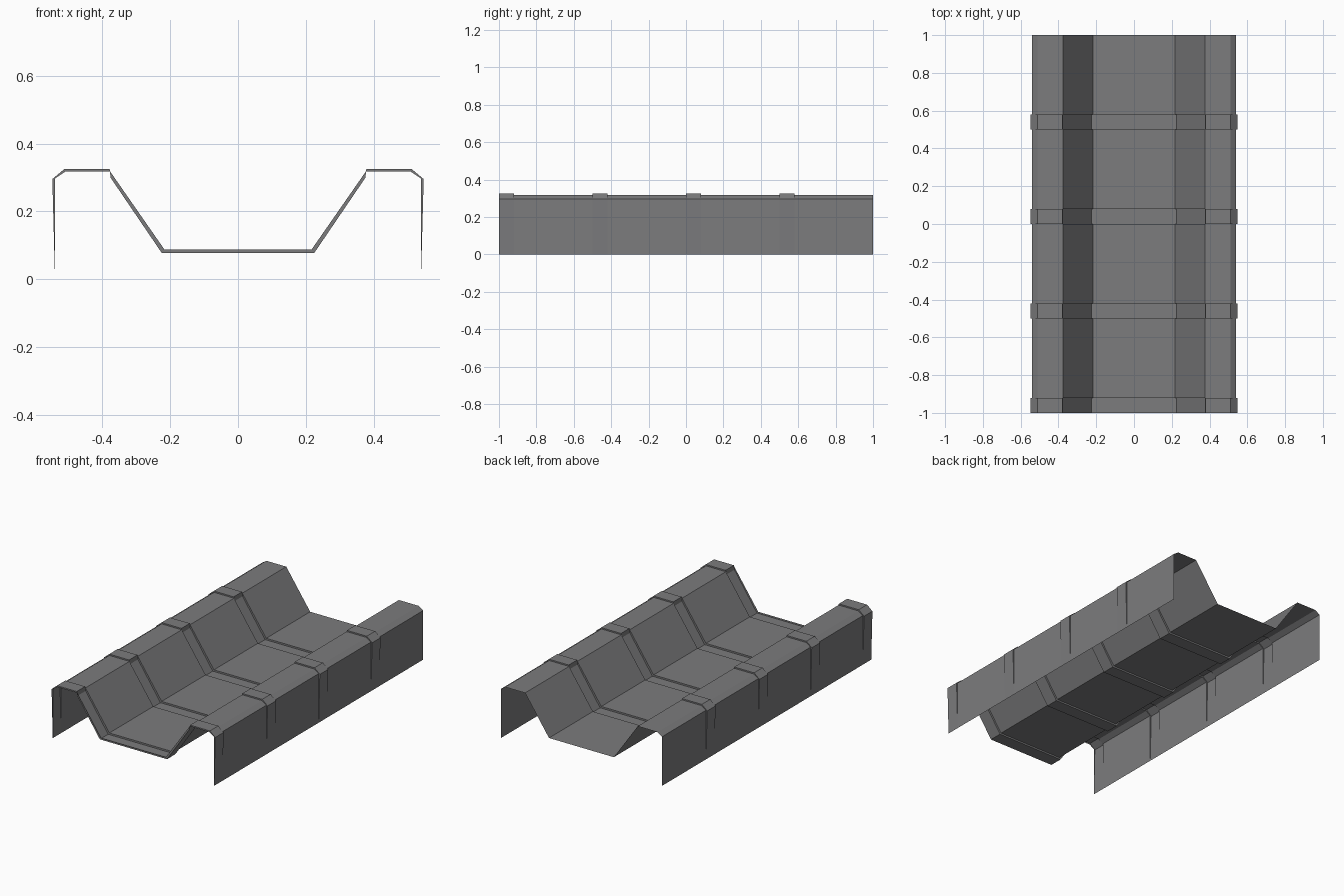
import bpy, bmesh

if "Cube" in bpy.data.objects:
    bpy.data.objects.remove(bpy.data.objects["Cube"])

# Half profiles (x, z) from outer skirt foot to trough floor; pts pair up one to one
SHEET = [(.54, 0), (.54, .297), (.51, .317), (.377, .317), (.377, .317), (.217, .087)]
RIB = [(.54, 0), (.548, .295), (.512, .325), (.379, .325), (.376, .299), (.225, .077)]
RIB_STARTS = [-1.0, -.5, 0.0, .5]
RIB_WIDTH = .08

metal = bpy.data.materials.new("grey_metal")
metal.diffuse_color = (.2, .2, .205, 1)
metal.use_nodes = True
metal.node_tree.nodes["Principled BSDF"].inputs["Base Color"].default_value = metal.diffuse_color


def full(half):
    return half + [(-x, z) for x, z in reversed(half)]


def make(name, strips):
    """Join pairs of (profile, y) rows into one thin sheet object."""
    bm = bmesh.new()
    for (pa, ya), (pb, yb) in strips:
        a = [bm.verts.new((x, ya, z)) for x, z in full(pa)]
        b = [bm.verts.new((x, yb, z)) for x, z in full(pb)]
        for i in range(len(a) - 1):
            bm.faces.new((a[i], a[i + 1], b[i + 1], b[i]))
    bmesh.ops.remove_doubles(bm, verts=bm.verts, dist=1e-5)
    bmesh.ops.dissolve_degenerate(bm, edges=bm.edges, dist=1e-5)
    bmesh.ops.recalc_face_normals(bm, faces=bm.faces)
    # make the trough floor face up
    floor = max(bm.faces, key=lambda f: abs(f.normal.z) * f.calc_area())
    if floor.normal.z < 0:
        bmesh.ops.reverse_faces(bm, faces=bm.faces)
    me = bpy.data.meshes.new(name)
    bm.to_mesh(me)
    bm.free()
    me.materials.append(metal)
    ob = bpy.data.objects.new(name, me)
    bpy.context.collection.objects.link(ob)


# Plain sheet and pressed ribs form one continuous corrugated channel
strips = []
for y, nxt in zip(RIB_STARTS, RIB_STARTS[1:] + [1.0]):
    e = y + RIB_WIDTH
    strips += [((SHEET, y), (RIB, y)),      # rib front wall
               ((RIB, y), (RIB, e)),        # rib face
               ((RIB, e), (SHEET, e)),      # rib back wall
               ((SHEET, e), (SHEET, nxt))]  # plain panel
make("ribbed_channel", strips)
